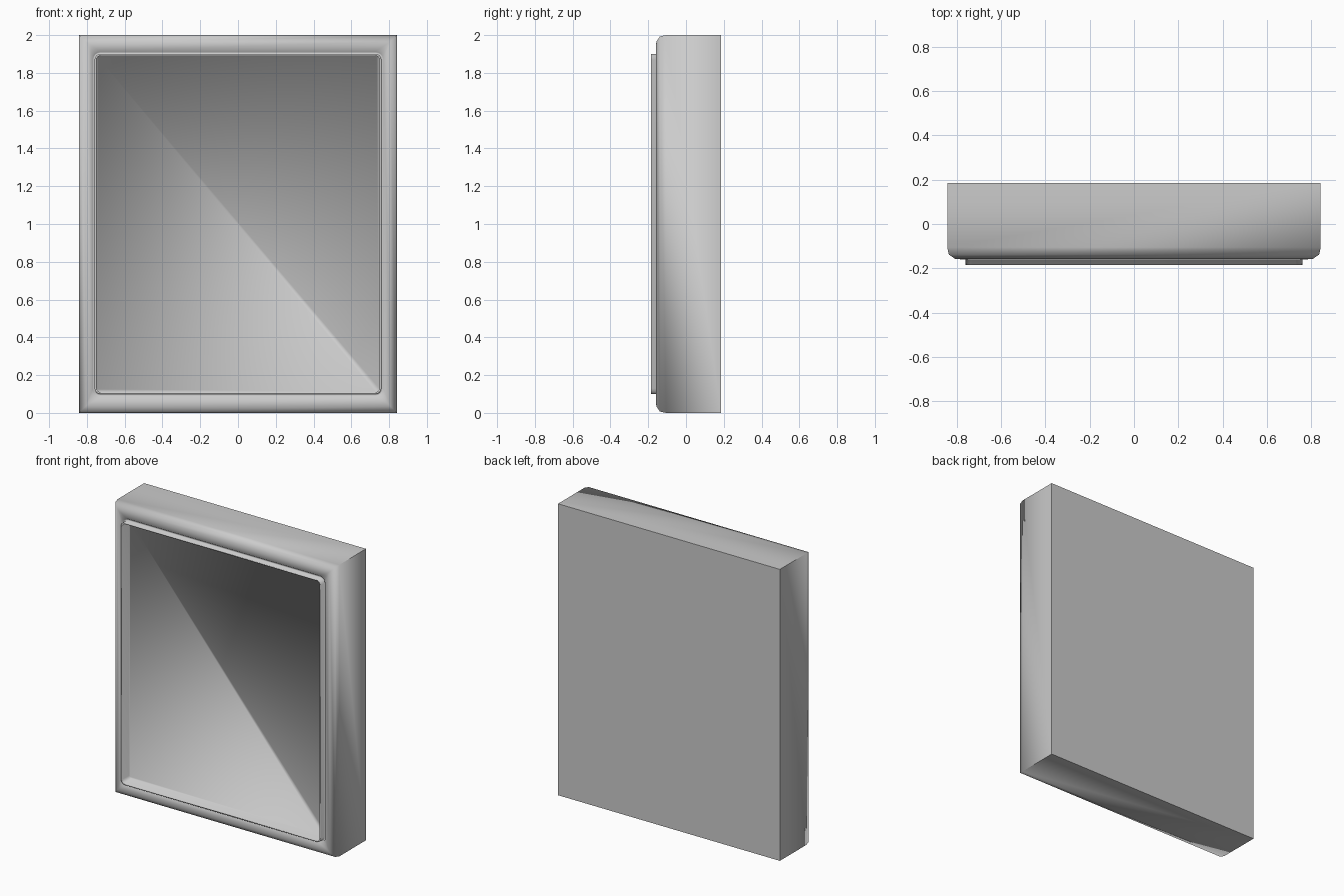
import bpy
import bmesh
from math import cos, sin, pi
from mathutils import Vector

if "Cube" in bpy.data.objects:
    bpy.data.objects.remove(bpy.data.objects["Cube"], do_unlink=True)

HALF_W, HALF_H = 0.842, 1.0
CORNER_STEPS = 4

# Single grey finish
grey = bpy.data.materials.new("plain_grey")
grey.use_nodes = True
colour = (0.6, 0.6, 0.6, 1)
grey.diffuse_color = colour
grey.node_tree.nodes["Principled BSDF"].inputs["Base Color"].default_value = colour


def rounded_loop(bm, inset_x, inset_z, y, radius):
    """Ring of vertices around a rounded rectangle at depth y."""
    ring = []
    for quarter, (sx, sz) in enumerate([(1, 1), (-1, 1), (-1, -1), (1, -1)]):
        centre = Vector((sx * (HALF_W - inset_x - radius), y,
                         HALF_H + sz * (HALF_H - inset_z - radius)))
        for step in range(CORNER_STEPS + 1):
            angle = (quarter + step / CORNER_STEPS) * pi / 2
            ring.append(bm.verts.new(centre + radius * Vector((cos(angle), 0, sin(angle)))))
    return ring


# Profile from the back edge, over the frame and rim, down to the panel:
# side inset, top and bottom inset, depth, corner radius
profile = [
    (0, 0, 0.185, 0),
    (0, 0, -0.105, 0),
    (0.007, 0.007, -0.138, 0),
    (0.035, 0.035, -0.157, 0),
    (0.07, 0.082, -0.16, 0.04),
    (0.074, 0.09, -0.15, 0.037),
    (0.082, 0.099, -0.15, 0.032),
    (0.083, 0.10, -0.185, 0.03),
    (0.092, 0.109, -0.185, 0.024),
    (0.096, 0.113, -0.11, 0.02),
]

bm = bmesh.new()
rings = [rounded_loop(bm, *row) for row in profile]
for outer, inner in zip(rings, rings[1:]):
    count = len(outer)
    for i in range(count):
        j = (i + 1) % count
        bm.faces.new((outer[i], outer[j], inner[j], inner[i]))

# Flat back and recessed front panel
back = bm.faces.new(rings[0])
bm.faces.new(rings[-1])
bmesh.ops.remove_doubles(bm, verts=bm.verts, dist=0.0005)
bmesh.ops.recalc_face_normals(bm, faces=bm.faces)

# Soft shading everywhere except the back edges and the long box corners
for face in bm.faces:
    face.smooth = True
for edge in bm.edges:
    at_back = all(v.co.y > 0.18 for v in edge.verts)
    box_corner = (abs(edge.verts[0].co.y - edge.verts[1].co.y) > 0.2)
    if at_back or box_corner:
        edge.smooth = False

mesh = bpy.data.meshes.new("framed_panel")
bm.to_mesh(mesh)
bm.free()
mesh.materials.append(grey)
panel = bpy.data.objects.new("framed_panel", mesh)
bpy.context.collection.objects.link(panel)
